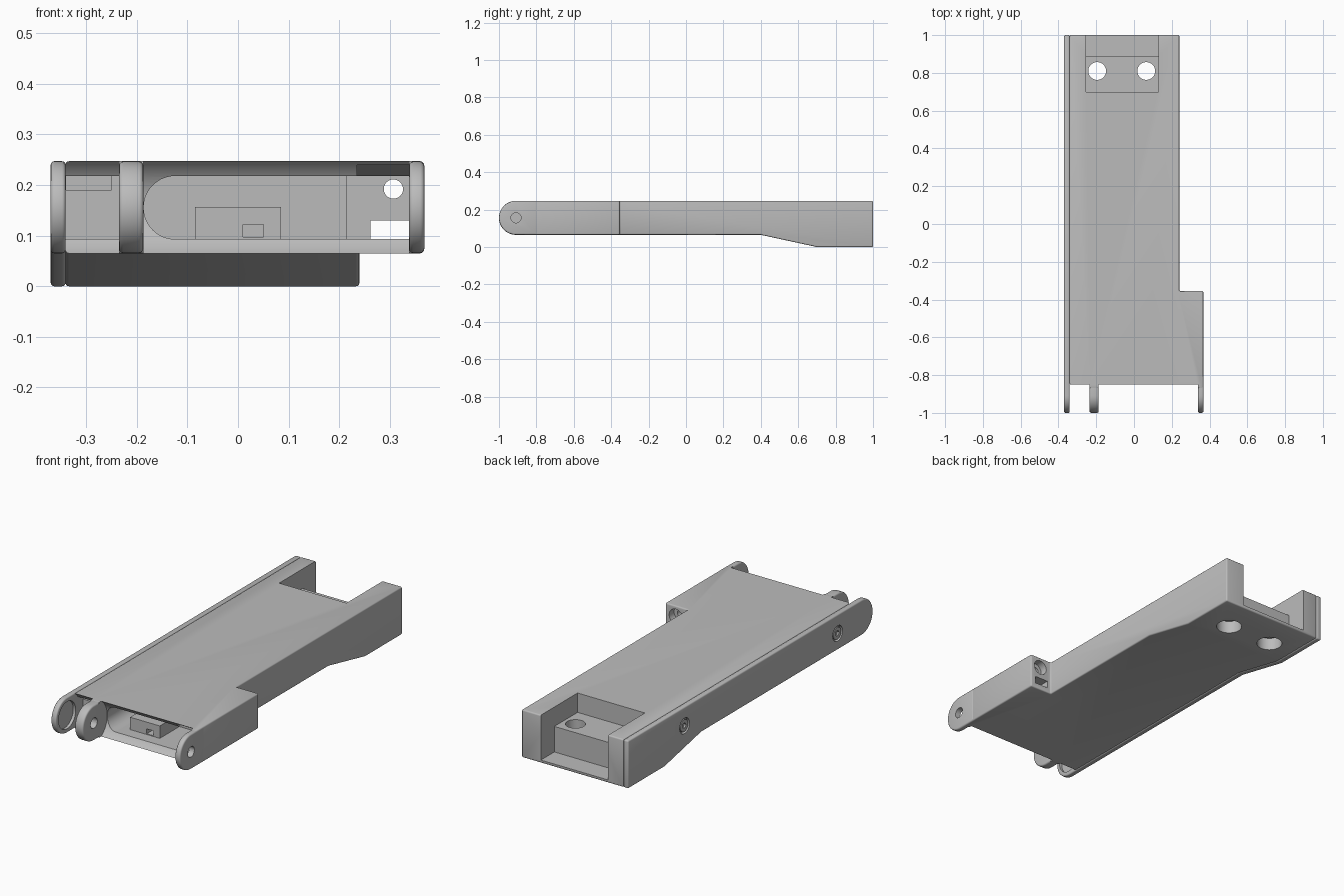
import bpy, bmesh, math
from mathutils import Matrix

old = bpy.data.objects.get("Cube")
if old:
    bpy.data.objects.remove(old, do_unlink=True)

grey = bpy.data.materials.new("plain_grey")
grey.use_nodes = True
COLOUR = (0.5, 0.5, 0.5, 1)
grey.diffuse_color = COLOUR
grey.node_tree.nodes["Principled BSDF"].inputs["Base Color"].default_value = COLOUR

TOP, LOW = 0.247, 0.065
PIVOT_Y, PIVOT_Z, EAR_R = -0.909, 0.156, 0.091


def finish(name, bm):
    bmesh.ops.recalc_face_normals(bm, faces=bm.faces)
    mesh = bpy.data.meshes.new(name)
    bm.to_mesh(mesh)
    bm.free()
    mesh.materials.append(grey)
    ob = bpy.data.objects.new(name, mesh)
    bpy.context.collection.objects.link(ob)
    return ob


def prism(name, points, x0, x1):
    """Side profile of (y, z) points extruded along x."""
    bm = bmesh.new()
    face = bm.faces.new([bm.verts.new((x0, y, z)) for y, z in points])
    out = bmesh.ops.extrude_face_region(bm, geom=[face])
    moved = [v for v in out["geom"] if isinstance(v, bmesh.types.BMVert)]
    bmesh.ops.translate(bm, verts=moved, vec=(x1 - x0, 0, 0))
    return finish(name, bm)


def box(name, x0, x1, y0, y1, z0, z1):
    return prism(name, [(y0, z0), (y1, z0), (y1, z1), (y0, z1)], x0, x1)


def cylinder(name, centre, radius, length, axis, sides=48):
    bm = bmesh.new()
    turn = {"x": Matrix.Rotation(math.pi / 2, 4, "Y"),
            "y": Matrix.Rotation(math.pi / 2, 4, "X"),
            "z": Matrix.Identity(4)}[axis]
    bmesh.ops.create_cone(bm, cap_ends=True, segments=sides, radius1=radius,
                          radius2=radius, depth=length,
                          matrix=Matrix.Translation(centre) @ turn)
    return finish(name, bm)


def apply(ob, mod):
    bpy.context.view_layer.objects.active = ob
    bpy.ops.object.modifier_apply(modifier=mod.name)


def boolean(ob, other, operation="DIFFERENCE"):
    mod = ob.modifiers.new("boolean", "BOOLEAN")
    mod.operation, mod.solver, mod.object = operation, "EXACT", other
    apply(ob, mod)
    bpy.data.objects.remove(other, do_unlink=True)


def bevel(ob, width=0.008):
    mod = ob.modifiers.new("bevel", "BEVEL")
    mod.width, mod.segments = width, 3
    mod.limit_method, mod.angle_limit = "ANGLE", math.radians(35)
    apply(ob, mod)


def nose(inset=0.0):
    """Half round front end, from the top round to the bottom."""
    r = EAR_R - inset
    return [(PIVOT_Y - r * math.sin(a), PIVOT_Z + r * math.cos(a))
            for a in (math.pi * i / 24 for i in range(25))]


tail = [(0.4, LOW), (0.7, 0), (1, 0), (1, TOP)]

# Main body with its side step
body = prism("main_body", [(-0.87, TOP), (-0.87, LOW)] + tail, -0.341, 0.24)
boolean(body, box("side_step", 0.1, 0.367, -0.87, -0.355, LOW, TOP), "UNION")
bevel(body, 0.007)

# Round hinge clearances between the ears
for x0, x1 in ((-0.36, -0.235), (-0.187, 0.338)):
    boolean(body, cylinder("clearance", ((x0 + x1) / 2, PIVOT_Y, PIVOT_Z),
                           0.108, x1 - x0, "x", 96))

# Front cavity: round ended slot, deep right bay, tapered relief above it
Z0, Z1 = 0.093, 0.218
mid, r = (Z0 + Z1) / 2, (Z1 - Z0) / 2
slot = cylinder("slot", (-0.124, -0.75, mid), r, 0.3, "y")
boolean(slot, box("slot_part", -0.124, 0.22, -0.9, -0.6, Z0, Z1), "UNION")
boolean(body, slot)
boolean(body, box("bay", 0.215, 0.338, -0.9, -0.42, Z0, Z1))
boolean(body, prism("relief", [(-0.9, 0.21), (-0.45, 0.21), (-0.45, Z1), (-0.8, 0.24),
                               (-0.9, 0.24)], 0.235, 0.338))

# Openings through the rear of the side step
boolean(body, box("cable_opening", 0.262, 0.338, -0.5, -0.3, Z0, 0.13))
boolean(body, cylinder("bolt_hole", (0.307, -0.4, 0.192), 0.019, 0.2, "y"))
boolean(body, cylinder("bolt_seat", (0.307, -0.345, 0.192), 0.038, 0.1, "y"))

# Small left cavity
boolean(body, box("left_bay", -0.36, -0.235, -0.9, -0.78, Z0, Z1))
boolean(body, box("left_deep_bay", -0.34, -0.25, -0.8, -0.65, 0.19, Z1))

# Rear pocket with a raised shelf and two counterbored holes
boolean(body, box("pocket", -0.255, 0.13, 0.7, 1.1, 0.147, 0.4))
boolean(body, box("pocket_floor", -0.255, 0.13, 0.89, 1.1, 0.015, 0.3))
for x in (-0.195, 0.065):
    boolean(body, cylinder("hole", (x, 0.81, 0.1), 0.047, 0.5, "z"))
    boolean(body, cylinder("counterbore", (x, 0.81, 0), 0.062, 0.13, "z"))

# Hinge ears
ears = []
for name, x0, x1 in (("middle_ear", -0.235, -0.187), ("left_ear", 0.338, 0.368)):
    e = 0.0005
    ear = prism(name, nose(e) + [(-0.8, LOW + e), (-0.8, TOP - e)], x0, x1)
    bevel(ear)
    boolean(ear, cylinder("pin_hole", ((x0 + x1) / 2, PIVOT_Y, PIVOT_Z), 0.027, 0.2, "x"))
    ears.append(ear)

# Latch block inside the cavity, with a small window
latch = box("latch_block", -0.085, 0.085, -0.76, -0.59, Z0 - 0.005, 0.157)
boolean(latch, box("window", 0.01, 0.05, -0.8, -0.7, 0.097, 0.122))

# Side cover plate with hinge recess and screw seats
plate = prism("side_cover", nose() + tail, -0.37, -0.3405)
bevel(plate, 0.007)
boolean(plate, cylinder("hinge_recess", (-0.34, PIVOT_Y, PIVOT_Z), 0.07, 0.03, "x"))
screws = []
for y in (0.54, -0.71):
    boolean(plate, cylinder("seat", (-0.37, y, 0.15), 0.04, 0.03, "x"))
    screw = cylinder("cover_screw", (-0.36, y, 0.15), 0.031, 0.016, "x")
    boolean(screw, cylinder("socket", (-0.368, y, 0.15), 0.015, 0.02, "x", 6))
    screws.append(screw)

# Smooth the rounded faces and keep the edges crisp
bpy.ops.object.select_all(action="DESELECT")
for ob in [body, latch, plate] + ears + screws:
    ob.select_set(True)
    bpy.context.view_layer.objects.active = ob
bpy.ops.object.shade_smooth_by_angle(angle=math.radians(35))
